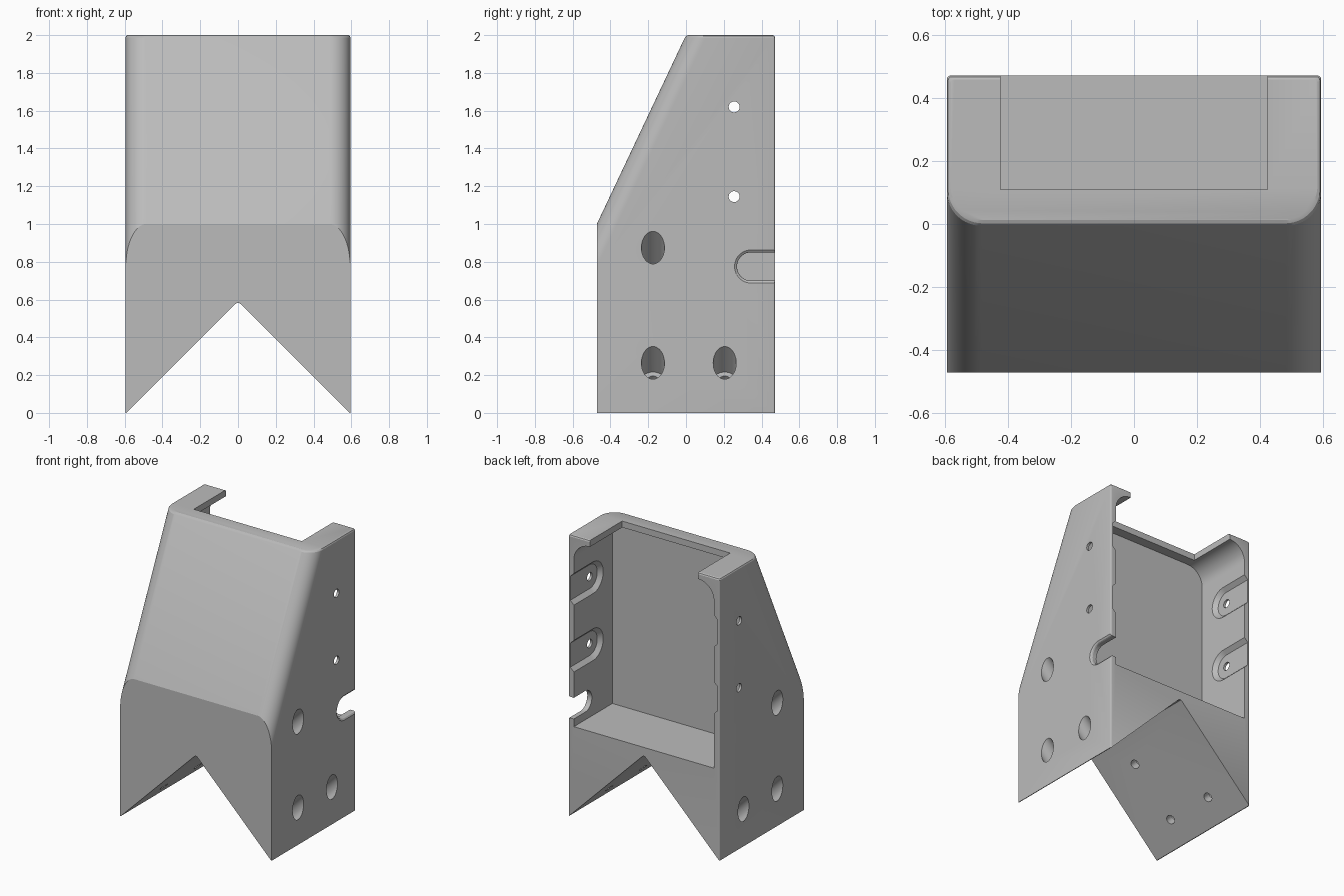
import bpy, bmesh, math
from mathutils import Vector

cube = bpy.data.objects.get("Cube")
if cube:
    bpy.data.objects.remove(cube)

W, D, H = 0.595, 0.472, 2.0      # half width, half depth, height
SLOPE = 0.472                    # lean of the front face per unit of height
WALL_X = 0.55                    # inner face of the side walls

grey = bpy.data.materials.new("plain grey")
grey.use_nodes = True
colour = (0.5, 0.5, 0.5, 1)
grey.diffuse_color = colour
grey.node_tree.nodes["Principled BSDF"].inputs["Base Color"].default_value = colour


def arc(cx, cy, r, a0, a1, n):
    """Points on an arc, angles in degrees."""
    return [(cx + r * math.cos(math.radians(a0 + (a1 - a0) * i / n)),
             cy + r * math.sin(math.radians(a0 + (a1 - a0) * i / n))) for i in range(n + 1)]


def loft(name, rings, front_cut=None):
    """Closed solid skinned through rings of equal point count."""
    bm = bmesh.new()
    loops = [[bm.verts.new(p) for p in ring] for ring in rings]
    n = len(loops[0])
    for a, b in zip(loops, loops[1:]):
        for i in range(n):
            bm.faces.new((a[i], a[(i + 1) % n], b[(i + 1) % n], b[i]))
    bm.faces.new(loops[0][::-1])
    bm.faces.new(loops[-1])
    if front_cut is not None:
        geom = bm.verts[:] + bm.edges[:] + bm.faces[:]
        cut = bmesh.ops.bisect_plane(bm, geom=geom, plane_co=(0, front_cut, 0),
                                     plane_no=(0, -1, 0), clear_outer=True)
        edges = [e for e in cut["geom_cut"] if isinstance(e, bmesh.types.BMEdge)]
        bmesh.ops.edgeloop_fill(bm, edges=edges)
    bmesh.ops.recalc_face_normals(bm, faces=bm.faces[:])
    mesh = bpy.data.meshes.new(name)
    bm.to_mesh(mesh)
    bm.free()
    ob = bpy.data.objects.new(name, mesh)
    bpy.context.collection.objects.link(ob)
    mesh.materials.append(grey)
    return ob


def cylinder(start, end, r):
    """Round cutter between two points."""
    start, end = Vector(start), Vector(end)
    rot = (end - start).to_track_quat('Z', 'Y')
    circle = [rot @ Vector((x, y, 0)) for x, y in arc(0, 0, r, 0, 360, 40)[:-1]]
    return loft("hole_cutter", [[start + p for p in circle], [end + p for p in circle]])


def open_slot(cy, cz, levels):
    """Round-ended cutter running out through the back; levels are (x, radius)."""
    rings = []
    for x, r in levels:
        shape = arc(cy, cz, r, 90, 270, 24) + [(D + 0.1, cz - r), (D + 0.1, cz + r)]
        rings.append([(x, y, z) for y, z in shape])
    return loft("slot_cutter", rings)


def along_y(name, shape, y0, y1):
    return loft(name, [[(x, y, z) for x, z in shape] for y in (y0, y1)])


def body_ring(z, inset):
    """Horizontal section: large radius in front, small radius behind."""
    w, back = W - inset, D - inset
    front = SLOPE * (z - H) + inset
    r, s = 0.11, 0.012
    pts = (arc(w - r, front + r, r, -90, 0, 16) + arc(w - s, back - s, s, 0, 90, 3)
           + arc(-w + s, back - s, s, 90, 180, 3) + arc(-w + r, front + r, r, 180, 270, 16))
    return [(x, y, z) for x, y in pts]


# Leaning rounded shell, trimmed to a flat vertical front
body = loft("bracket_body", [body_ring(0, 0), body_ring(H - 0.012, 0),
                             body_ring(H - 0.004, 0.004), body_ring(H, 0.012)], -D)

cutters = []

# V notch underneath
cutters.append(along_y("notch_cutter", [(-0.8, -0.21), (0.8, -0.21), (0.016, 0.574),
                                        (0.006, 0.582), (-0.006, 0.582), (-0.016, 0.574)], -1, 1))

# Cavity open at the back, with rounded upper corners
roof, r = 1.955, 0.125
cavity = ([(-WALL_X, 0.645), (WALL_X, 0.645)]
          + arc(WALL_X - r, roof - r, r, 0, 90, 14)
          + arc(-WALL_X + r, roof - r, r, 90, 180, 14))
cutters.append(along_y("cavity_cutter", cavity, 0.04, 0.7))

# Opening through the top
cutters.append(along_y("top_cutter", [(-0.424, 1.9), (0.424, 1.9), (0.424, 2.1), (-0.424, 2.1)],
                       0.11, 0.7))

# Cable slot in the left wall, with a flared rim
cutters.append(open_slot(0.345, 0.775, [(0.5, 0.075), (0.58, 0.075), (0.588, 0.078),
                                        (0.595, 0.088), (0.62, 0.12)]))

# Screw holes through both walls, each in a tapered recess inside
for z in (1.62, 1.145):
    for s in (-1, 1):
        cutters.append(open_slot(0.255, z, [(s * 0.54, 0.122), (s * 0.578, 0.085)]))
    cutters.append(cylinder((-0.7, 0.255, z), (0.7, 0.255, z), 0.029))

# Counterbored bolt holes square to the notch faces
for s in (-1, 1):
    for y, z in ((-0.175, 0.875), (-0.175, 0.265), (0.205, 0.265)):
        t = (z + W - 0.59) / 2          # distance inward to the notch face
        seat = t - 0.043
        cutters.append(cylinder((s * (W - seat), y, z - seat), (s * (W + 0.2), y, z + 0.2), 0.061))
        cutters.append(cylinder((s * (W - t - 0.05), y, z - t - 0.05),
                                (s * (W - seat + 0.02), y, z - seat + 0.02), 0.031))

# Apply every cut
bpy.ops.object.select_all(action='DESELECT')
bpy.context.view_layer.objects.active = body
body.select_set(True)
for cutter in cutters:
    cutter.hide_render = True
    mod = body.modifiers.new("cut", 'BOOLEAN')
    mod.operation = 'DIFFERENCE'
    mod.solver = 'EXACT'
    mod.object = cutter
    bpy.ops.object.modifier_apply(modifier=mod.name)
    bpy.data.objects.remove(cutter)

bpy.ops.object.shade_smooth_by_angle(angle=math.radians(20))
